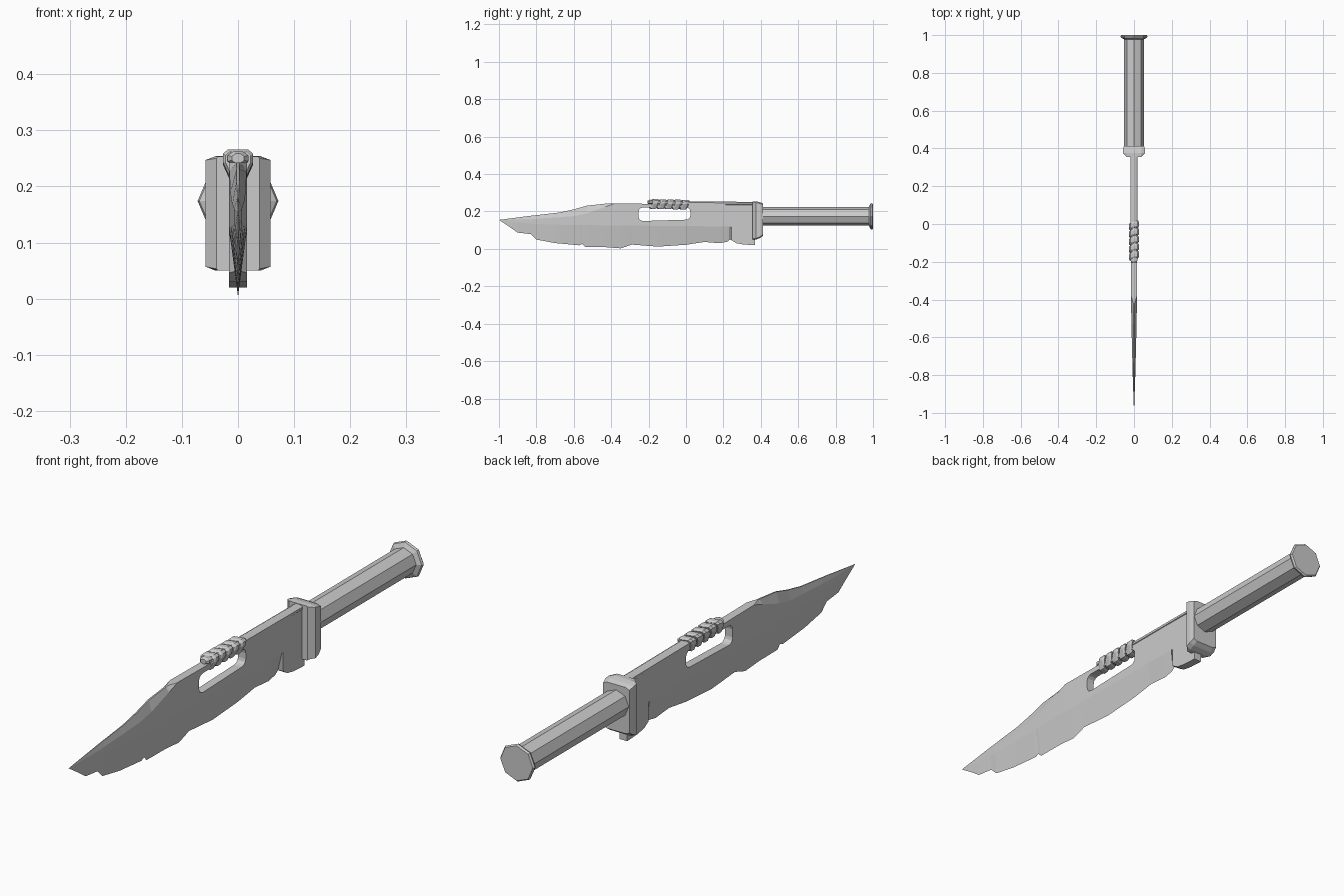
import bpy, bmesh, math
from mathutils import Vector

if "Cube" in bpy.data.objects:
    bpy.data.objects.remove(bpy.data.objects["Cube"])


def loft(name, rings):
    """Skin a list of equal-length point rings and cap both ends."""
    bm = bmesh.new()
    loops = [[bm.verts.new(p) for p in ring] for ring in rings]
    n = len(loops[0])
    for a, b in zip(loops, loops[1:]):
        for i in range(n):
            j = (i + 1) % n
            bm.faces.new((a[i], a[j], b[j], b[i]))
    bm.faces.new(loops[0])
    bm.faces.new(loops[-1])
    bmesh.ops.remove_doubles(bm, verts=bm.verts, dist=0.0002)
    bmesh.ops.recalc_face_normals(bm, faces=bm.faces)
    mesh = bpy.data.meshes.new(name)
    bm.to_mesh(mesh)
    bm.free()
    obj = bpy.data.objects.new(name, mesh)
    bpy.context.collection.objects.link(obj)
    return obj


def octagon(y, z, rx, rz, turn=0.0):
    return [(rx * math.cos(math.radians(45 * i + turn)), y,
             z + rz * math.sin(math.radians(45 * i + turn))) for i in range(8)]


def sample(curve, y):
    """Straight-line interpolation through (y, value) points."""
    for (y0, v0), (y1, v1) in zip(curve, curve[1:]):
        if y <= y1:
            return v0 + (v1 - v0) * (y - y0) / (y1 - y0)
    return curve[-1][1]


# Blade: chipped edge, spine, bevel lines and half thickness along y
edge = [(-1, .155), (-.95, .122), (-.9, .087), (-.83, .079), (-.8, .05), (-.7, .031),
        (-.57, .019), (-.555, .026), (-.54, .010), (-.43, .009), (-.35, .003),
        (-.32, .012), (-.29, .023), (-.15, .012), (0, .022), (.1, .037), (.18, .03),
        (.22, .038), (.236, .05), (.244, .046), (.27, .03), (.31, .023), (.37, .02)]
spine = [(-1, .155), (-.83, .177), (-.68, .194), (-.6, .211), (-.53, .231),
         (-.42, .243), (-.38, .243), (.37, .234)]
upper = [(-1, .155), (-.83, .158), (-.6, .175), (-.53, .19), (-.38, .243), (.37, .234)]
lower = [(-1, .155), (-.9, .14), (-.75, .13), (-.37, .125), (.2, .12), (.37, .11)]
thick = [(-1, 0), (-.8, .007), (-.6, .012), (-.4, .016), (.37, .016)]
rings = []
for y in sorted({p[0] for p in edge + spine}):
    w = sample(thick, y)
    top_w = w if y >= -.38 else w * .2
    low_w = w if y > .24 else 0
    half = [(top_w, sample(spine, y)), (w, sample(upper, y)),
            (w, sample(lower, y)), (low_w, sample(edge, y))]
    rings.append([(x, y, z) for x, z in half] + [(-x, y, z) for x, z in reversed(half)])
blade = loft("blade", rings)

# Rounded window cut through the blade
corners = [(-.23, .17, 180), (0, .177, 270), (0, .2, 0), (-.23, .2, 90)]
window = []
for cy, cz, start in corners:
    for k in range(4):
        a = math.radians(start + 30 * k)
        window.append((cy + .023 * math.cos(a), cz + .021 * math.sin(a)))
cutter = loft("window_cutter", [[(x, y, z) for y, z in window] for x in (-.1, .1)])
cutter.hide_render = True
cut = blade.modifiers.new("window", "BOOLEAN")
cut.operation, cut.solver, cut.object = "DIFFERENCE", "EXACT", cutter
bpy.context.view_layer.objects.active = blade
bpy.ops.object.modifier_apply(modifier=cut.name)
bpy.data.objects.remove(cutter)

# Rod lying along the spine
loft("spine_rod", [octagon(-.205, .25, .012, .009, 22.5), octagon(-.195, .25, .02, .014, 22.5),
                   octagon(0, .243, .02, .012, 22.5), octagon(.37, .241, .02, .011, 22.5)])

# Slanted cord wraps holding the rod to the spine
half = [(.018, .266), (.027, .258), (.027, .243), (.014, .214)]
outline = half + [(-x, z) for x, z in reversed(half)]
for i in range(5):
    yc = -.17 + .04 * i
    wrap = []
    for dy, s in ((-.017, .82), (-.009, 1), (.009, 1), (.017, .82)):
        wrap.append([(x * s, yc + dy + x * .25 + (z - .24) * .25,
                      .242 + (z - .242) * s - .001 * i) for x, z in outline])
    loft(f"cord_wrap_{i + 1}", wrap)

# Guard: chamfered front, narrowing slightly to the back
guard = []
for y, x, cx, z0, z1, c in ((.355, .038, .036, .05, .253, .003),
                            (.375, .058, .04, .05, .254, .007),
                            (.395, .058, .04, .058, .25, .007),
                            (.412, .054, .038, .07, .243, .007)):
    half = [(cx, z1), (x, z1 - c), (x, z0 + c), (cx, z0)]
    guard.append([(a, y, z) for a, z in half] + [(-a, y, z) for a, z in reversed(half)])
loft("guard", guard)

# Eight-sided grip and flared end cap
loft("grip", [octagon(y, .174, .052, .05) for y in (.40, .988)])
loft("pommel", [octagon(y, .174, r, r * .98) for y, r in
                ((.978, .052), (.986, .069), (.994, .072), (1.0, .067))])
